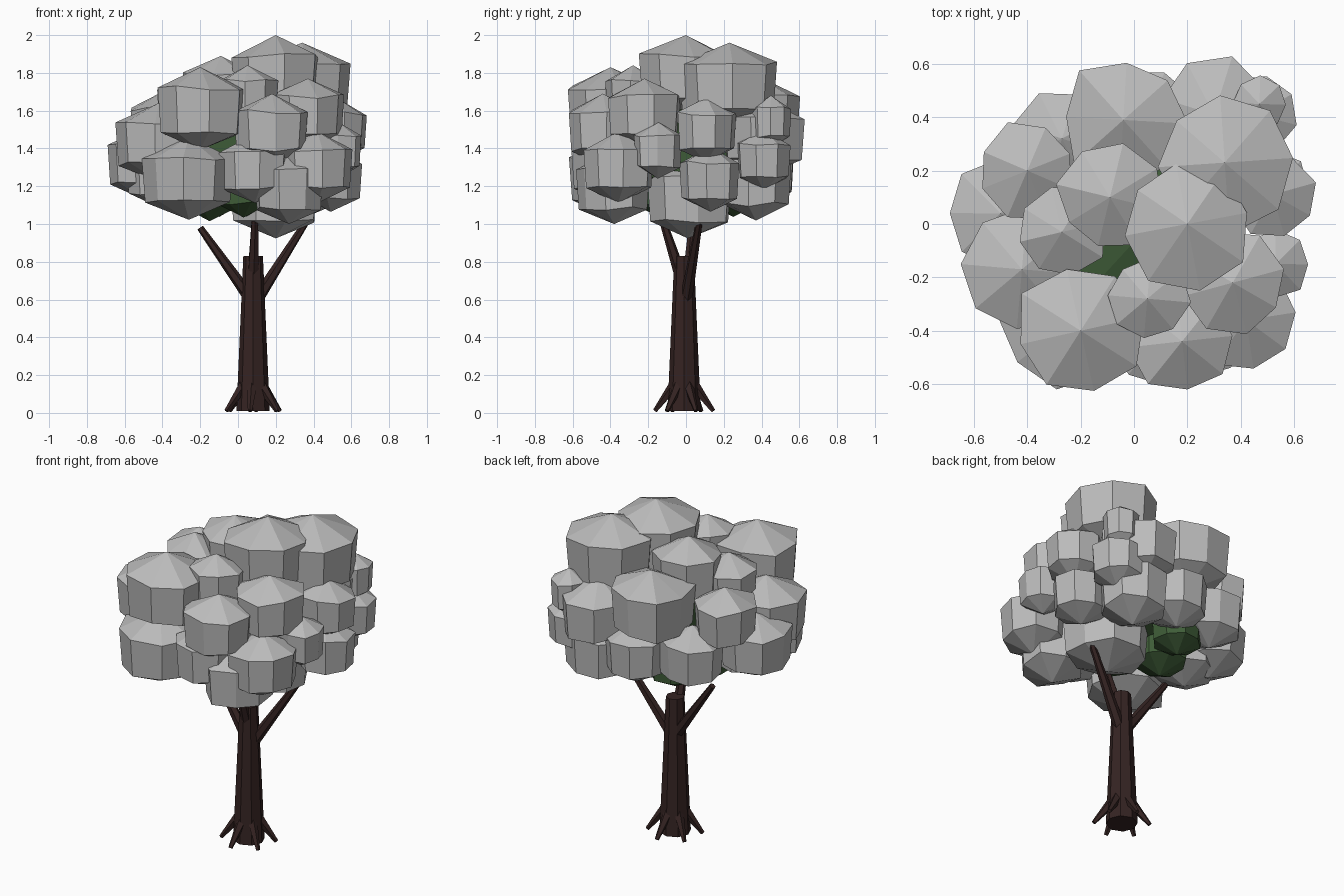
import bpy, bmesh, math, random
from mathutils import Vector

random.seed(4)
if "Cube" in bpy.data.objects:
    bpy.data.objects.remove(bpy.data.objects["Cube"], do_unlink=True)


def material(name, rgb):
    m = bpy.data.materials.new(name)
    m.use_nodes = True
    m.diffuse_color = (*rgb, 1)
    m.node_tree.nodes["Principled BSDF"].inputs["Base Color"].default_value = (*rgb, 1)
    return m


GREY = material("pale grey leaves", (0.5, 0.5, 0.5))
GREEN = material("dark green leaves", (0.05, 0.11, 0.04))
BARK = material("dark brown bark", (0.035, 0.017, 0.016))


def finish(bm, name, mat):
    bmesh.ops.recalc_face_normals(bm, faces=bm.faces)
    mesh = bpy.data.meshes.new(name)
    bm.to_mesh(mesh)
    bm.free()
    mesh.materials.append(mat)
    bpy.context.collection.objects.link(bpy.data.objects.new(name, mesh))


def leaf_clump(name, x, y, top, radius, mat=GREY, sides=8):
    """Faceted clump: a low roof, a tall slightly tapered band and a shallow underside."""
    bm = bmesh.new()
    height = 0.15 + 1.15 * radius
    bottom = top - height
    turn = random.uniform(0, math.tau / sides)
    skew = [random.uniform(0.92, 1.08) for _ in range(sides)]
    rings = []
    for level, width in ((0.75, 0.97), (0.22, 0.9)):
        ring = []
        for i in range(sides):
            angle = turn + math.tau * i / sides
            reach = radius * width * skew[i]
            z = bottom + height * (level + random.uniform(-0.03, 0.03))
            ring.append(bm.verts.new((x + reach * math.cos(angle), y + reach * math.sin(angle), z)))
        rings.append(ring)
    upper, lower = rings
    peak = bm.verts.new((x, y, top))
    base = bm.verts.new((x, y, bottom))
    for i in range(sides):
        j = (i + 1) % sides
        bm.faces.new((upper[i], upper[j], peak))
        bm.faces.new((lower[j], lower[i], base))
        bm.faces.new((upper[j], upper[i], lower[i], lower[j]))
    finish(bm, name, mat)


def limb(name, start, end, start_radius, end_radius, sides):
    """Tapered straight limb between two points."""
    start, end = Vector(start), Vector(end)
    axis = end - start
    bm = bmesh.new()
    bmesh.ops.create_cone(bm, cap_ends=True, segments=sides, radius1=start_radius,
                          radius2=end_radius, depth=axis.length)
    bm.transform(axis.to_track_quat("Z", "Y").to_matrix().to_4x4())
    bmesh.ops.translate(bm, verts=bm.verts, vec=(start + end) / 2)
    finish(bm, name, BARK)


# Trunk and branches
TRUNK = Vector((0.08, -0.01, 0))
limb("trunk", TRUNK + Vector((0, 0, 0.01)), TRUNK + Vector((0, 0, 0.83)), 0.088, 0.052, 8)
limb("right_branch", (0.07, 0, 0.6), (-0.2, 0.03, 0.98), 0.034, 0.018, 6)
limb("left_branch", (0.1, 0, 0.6), (0.36, 0.07, 1.01), 0.034, 0.018, 6)
limb("front_branch", (0.08, -0.02, 0.7), (0.09, -0.13, 1.04), 0.034, 0.018, 6)

# Roots spread evenly around the foot
ROOTS = 6
for k in range(ROOTS):
    angle = math.tau * (k + 0.4) / ROOTS
    outward = Vector((math.cos(angle), math.sin(angle), 0))
    limb(f"root_{k + 1}", TRUNK + outward * 0.05 + Vector((0, 0, 0.15)),
         TRUNK + outward * 0.155 + Vector((0, 0, 0.01)), 0.03, 0.012, 5)

# Upper crown: x, y, top, radius
leaf_clump("top_clump", 0.2, 0, 2, 0.25)
leaf_clump("upper_back_left_clump", 0.34, 0.23, 1.96, 0.26)
leaf_clump("upper_front_right_clump", -0.2, -0.4, 1.83, 0.25)
leaf_clump("upper_middle_clump", -0.09, 0.1, 1.89, 0.2)
leaf_clump("upper_right_clump", -0.27, -0.03, 1.79, 0.18)
leaf_clump("upper_front_clump", 0.05, -0.28, 1.84, 0.16)
leaf_clump("upper_left_clump", 0.37, -0.22, 1.77, 0.2)
leaf_clump("upper_back_clump", -0.04, 0.39, 1.78, 0.24)

# Middle crown
leaf_clump("front_clump", 0.18, -0.44, 1.69, 0.2)
leaf_clump("front_left_clump", 0.42, -0.36, 1.49, 0.2)
leaf_clump("left_small_clump", 0.53, -0.15, 1.54, 0.13)
leaf_clump("left_clump", 0.52, 0.11, 1.67, 0.17)
leaf_clump("back_left_small_clump", 0.46, 0.41, 1.5, 0.15)
leaf_clump("back_left_clump", 0.3, 0.41, 1.66, 0.22)
leaf_clump("back_left_edge_clump", 0.47, 0.45, 1.68, 0.11)
leaf_clump("back_right_clump", -0.4, 0.2, 1.7, 0.19)
leaf_clump("right_clump", -0.5, 0.04, 1.51, 0.2)
leaf_clump("front_right_clump", -0.42, -0.17, 1.64, 0.23)

# Lower crown
leaf_clump("low_front_right_clump", -0.26, -0.38, 1.46, 0.25)
leaf_clump("low_front_clump", 0.09, -0.42, 1.48, 0.19)
leaf_clump("low_front_left_clump", 0.27, -0.38, 1.38, 0.2)
leaf_clump("low_middle_clump", 0.2, 0.01, 1.35, 0.24)
leaf_clump("low_left_clump", 0.49, 0.13, 1.41, 0.17)
leaf_clump("low_back_left_clump", 0.32, 0.37, 1.41, 0.21)
leaf_clump("low_back_clump", 0.04, 0.41, 1.46, 0.19)
leaf_clump("low_back_right_clump", -0.27, 0.32, 1.48, 0.19)
leaf_clump("low_right_clump", -0.4, -0.05, 1.46, 0.2)

# Inner foliage showing from underneath
leaf_clump("inner_right_clump", -0.15, 0.04, 1.36, 0.17, GREEN)
leaf_clump("inner_back_clump", -0.1, 0.25, 1.36, 0.15, GREEN)
leaf_clump("inner_front_clump", 0.03, -0.14, 1.38, 0.17, GREEN)
leaf_clump("inner_core", 0.08, 0.02, 1.7, 0.36, GREEN)
